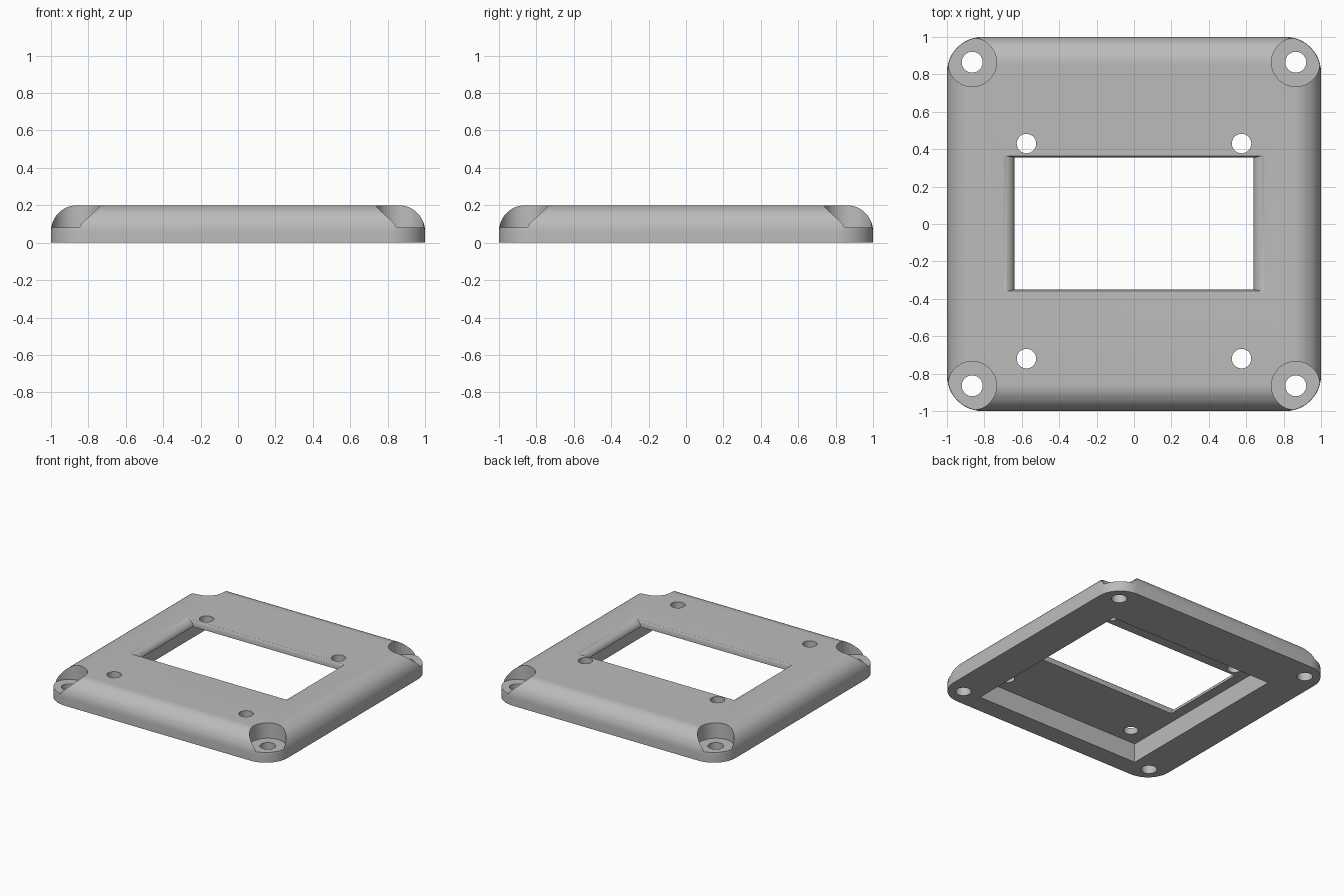
import bpy
import bmesh
from math import sin, cos, pi, radians

if "Cube" in bpy.data.objects:
    bpy.data.objects.remove(bpy.data.objects["Cube"], do_unlink=True)

HEIGHT = 0.2
FILLET = 0.14
CORNER = 0.19
SKIN = 0.15      # underside of the thin top plate

grey = bpy.data.materials.new("plain grey")
grey.use_nodes = True
grey.diffuse_color = (0.5, 0.5, 0.5, 1)
grey.node_tree.nodes["Principled BSDF"].inputs["Base Color"].default_value = (0.5, 0.5, 0.5, 1)


def loft(name, rings):
    """Closed solid through rings of equal point count, bottom to top."""
    bm = bmesh.new()
    loops = [[bm.verts.new(p) for p in ring] for ring in rings]
    n = len(loops[0])
    for low, high in zip(loops, loops[1:]):
        for i in range(n):
            j = (i + 1) % n
            bm.faces.new((low[i], low[j], high[j], high[i]))
    bm.faces.new(loops[0][::-1])
    bm.faces.new(loops[-1])
    mesh = bpy.data.meshes.new(name)
    bm.to_mesh(mesh)
    bm.free()
    mesh.materials.append(grey)
    obj = bpy.data.objects.new(name, mesh)
    bpy.context.collection.objects.link(obj)
    return obj


def rounded_square(half, radius, z, steps=12):
    points = []
    for k, (sx, sy) in enumerate([(1, 1), (-1, 1), (-1, -1), (1, -1)]):
        for i in range(steps + 1):
            a = (k + i / steps) * pi / 2
            points.append((sx * (half - radius) + radius * cos(a),
                           sy * (half - radius) + radius * sin(a), z))
    return points


def rectangle(x0, x1, y0, y1, z):
    return [(x0, y0, z), (x1, y0, z), (x1, y1, z), (x0, y1, z)]


def circle(x, y, r, z, n=48):
    return [(x + r * cos(2 * pi * i / n), y + r * sin(2 * pi * i / n), z) for i in range(n)]


def cylinder(name, x, y, r, z0, z1):
    return loft(name, [circle(x, y, r, z0), circle(x, y, r, z1)])


# Cover body with a rounded top edge
rings = [rounded_square(1, CORNER, 0)]
for i in range(13):
    a = i / 12 * pi / 2
    inset = FILLET * (1 - cos(a))
    rings.append(rounded_square(1 - inset, CORNER - inset, HEIGHT - FILLET + FILLET * sin(a)))
cover = loft("cover_plate", rings)

cutters = []

# Recess in the underside
cutters.append(loft("underside_recess", [rectangle(-0.72, 0.72, -0.85, 0.63, z) for z in (-0.1, SKIN)]))

# Window with rounded lips, wider at the sides than at the front and back
rings = [rectangle(-0.64, 0.64, -0.35, 0.355, 0.1)]
for i in range(9):
    a = i / 8 * pi / 2
    flare = 1 - cos(a)
    dx, dy = 0.06 * flare, 0.012 * flare
    rings.append(rectangle(-0.64 - dx, 0.64 + dx, -0.35 - dy, 0.355 + dy, SKIN + 0.05 * sin(a)))
rings.append([(x, y, 0.3) for x, y, z in rings[-1]])
cutters.append(loft("window_opening", rings))

# Corner screw seats and holes, and the four mounting holes
for sx in (-1, 1):
    for sy in (-1, 1):
        cutters.append(cylinder("screw_seat", sx * 0.865, sy * 0.865, 0.13, 0.08, 0.4))
        cutters.append(cylinder("screw_hole", sx * 0.865, sy * 0.865, 0.056, -0.1, 0.3))
    for y in (-0.72, 0.43):
        cutters.append(cylinder("mounting_hole", sx * 0.575, y, 0.052, 0.1, 0.3))

# Cut everything out of the body
bpy.ops.object.select_all(action="DESELECT")
bpy.context.view_layer.objects.active = cover
cover.select_set(True)
for cutter in cutters:
    cutter.hide_render = True
    cut = cover.modifiers.new(cutter.name, "BOOLEAN")
    cut.operation = "DIFFERENCE"
    cut.solver = "EXACT"
    cut.object = cutter
    bpy.ops.object.modifier_apply(modifier=cut.name)
    bpy.data.objects.remove(cutter, do_unlink=True)

bpy.ops.object.shade_smooth_by_angle(angle=radians(30))
